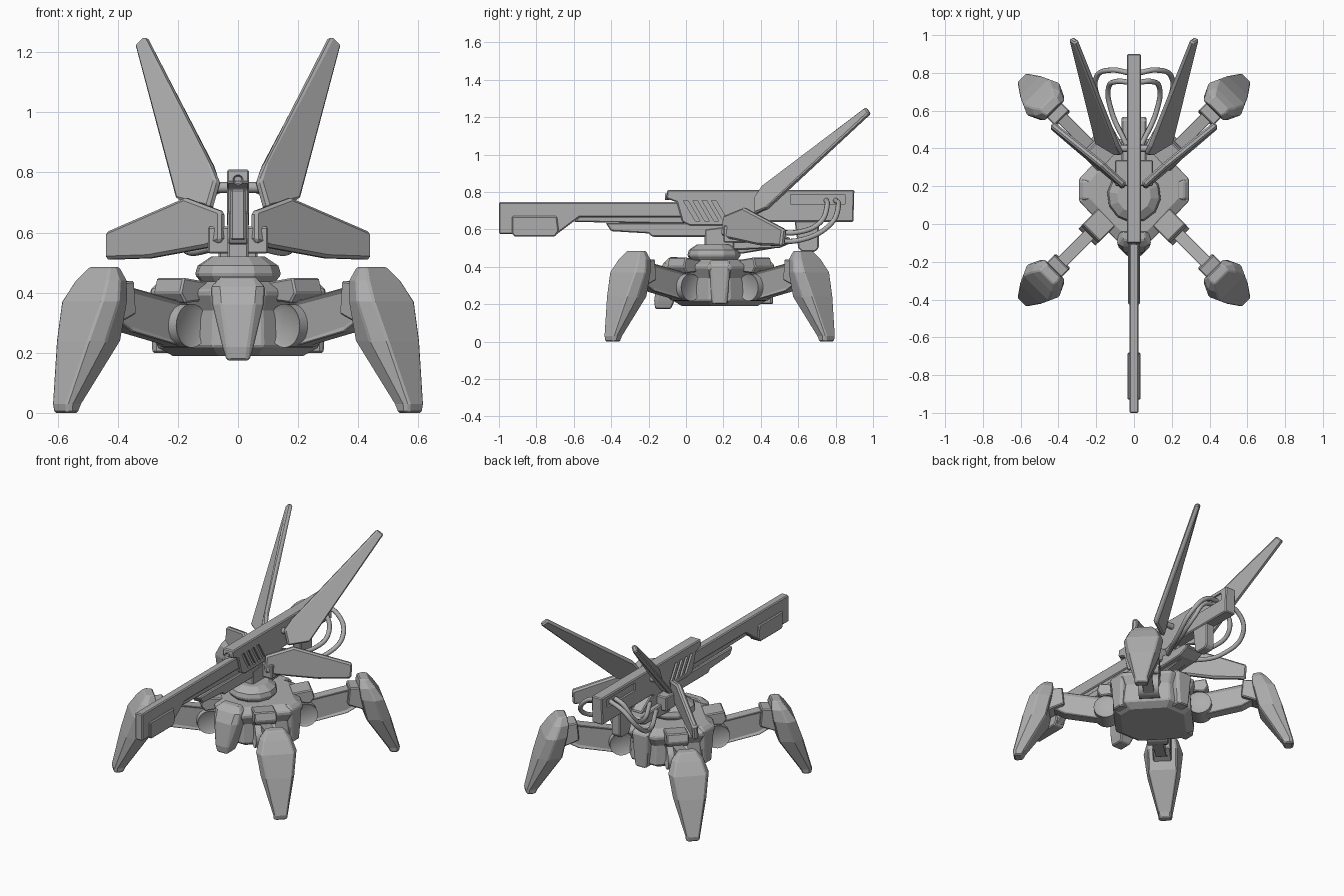
import bpy, bmesh, math
from mathutils import Matrix, Vector

if "Cube" in bpy.data.objects:
    bpy.data.objects.remove(bpy.data.objects["Cube"])

grey = bpy.data.materials.new("plain grey")
grey.diffuse_color = (0.42, 0.42, 0.42, 1)
grey.use_nodes = True
grey.node_tree.nodes["Principled BSDF"].inputs["Base Color"].default_value = grey.diffuse_color
CY = 0.18  # y of the body centre


def finish(name, bm, bevel=0.006, smooth=False, mat=None):
    if mat:
        bmesh.ops.transform(bm, matrix=mat, verts=bm.verts)
    bmesh.ops.recalc_face_normals(bm, faces=bm.faces)
    me = bpy.data.meshes.new(name)
    bm.to_mesh(me)
    bm.free()
    me.materials.append(grey)
    ob = bpy.data.objects.new(name, me)
    bpy.context.collection.objects.link(ob)
    if smooth:
        me.shade_smooth()
        me.set_sharp_from_angle(angle=math.radians(35))
    if bevel:
        m = ob.modifiers.new("bevel", 'BEVEL')
        m.width, m.segments = bevel, 1
        m.limit_method, m.angle_limit = 'ANGLE', math.radians(40)
    return ob


def add_loft(bm, rings):
    vs = [[bm.verts.new(p) for p in r] for r in rings]
    n = len(vs[0])
    for a, b in zip(vs, vs[1:]):
        for i in range(n):
            bm.faces.new((a[i], a[(i + 1) % n], b[(i + 1) % n], b[i]))
    bm.faces.new(vs[0])
    bm.faces.new(vs[-1])


def loft(name, rings, **kw):
    bm = bmesh.new()
    add_loft(bm, rings)
    return finish(name, bm, **kw)


def slab(name, prof, x, **kw):
    """Side profile of (y, z) points, from -x to x."""
    return loft(name, [[(s * x, y, z) for y, z in prof] for s in (-1, 1)], **kw)


def box(y0, y1, z0, z1):
    return [(y0, z0), (y1, z0), (y1, z1), (y0, z1)]


def cyl(name, centre, axis, r, half, n=24, mat=None, inset=0):
    bm = bmesh.new()
    bmesh.ops.create_cone(bm, cap_ends=True, segments=n, radius1=r, radius2=r, depth=2 * half)
    if inset:
        caps = [f for f in bm.faces if len(f.verts) > 4]
        bmesh.ops.inset_individual(bm, faces=caps, thickness=inset, depth=-0.008)
    rot = Vector((0, 0, 1)).rotation_difference(Vector(axis)).to_matrix().to_4x4()
    m = Matrix.Translation(centre) @ rot
    return finish(name, bm, bevel=0, smooth=True, mat=(mat @ m) if mat else m)


def shell(name, rows, mat):
    """Armour shell: rows of z, outer d/p, middle d/p, inner d/p."""
    rings = [[(do, po, z), (dm, pm, z), (di, pi, z), (di, -pi, z), (dm, -pm, z), (do, -po, z)]
             for z, do, po, dm, pm, di, pi in rows]
    return loft(name, rings, mat=mat)


def plate(name, pts, thick, **kw):
    pts = [Vector(p) for p in pts]
    n = (pts[1] - pts[0]).cross(pts[-1] - pts[0]).normalized() * thick / 2
    return loft(name, [[p + n for p in pts], [p - n for p in pts]], **kw)


def turn(deg):
    return Matrix.Translation((0, CY, 0)) @ Matrix.Rotation(math.radians(deg), 4, 'Z')


# legs
foot_rows = [(0.0, 0.835, 0.03, 0.82, 0.04, 0.785, 0.035),
             (0.03, 0.84, 0.033, 0.82, 0.043, 0.77, 0.037),
             (0.24, 0.78, 0.075, 0.72, 0.10, 0.635, 0.085),
             (0.37, 0.735, 0.095, 0.68, 0.12, 0.605, 0.085),
             (0.44, 0.69, 0.075, 0.65, 0.095, 0.595, 0.075),
             (0.485, 0.655, 0.05, 0.63, 0.055, 0.60, 0.045)]
for i, side in enumerate(("rear_right", "rear_left", "front_left", "front_right")):
    m = turn(45 + 90 * i)
    shell(side + "_foot", foot_rows, m)
    cyl(side + "_hip_joint", (0.28, 0, 0.29), (0, 1, 0), 0.073, 0.062, mat=m, inset=0.014)
    prof = [(0.27, 0.365), (0.57, 0.425), (0.61, 0.40), (0.60, 0.31), (0.53, 0.27), (0.29, 0.22)]
    bm = bmesh.new()
    add_loft(bm, [[(d, s * 0.035, z) for d, z in prof] for s in (-1, 1)])
    sides = [f for f in bm.faces if len(f.verts) == 6]
    bmesh.ops.recalc_face_normals(bm, faces=bm.faces)
    bmesh.ops.inset_individual(bm, faces=sides, thickness=0.018, depth=-0.01)
    finish(side + "_upper_leg", bm, bevel=0.004, mat=m)
    knee = [(0.53, 0.33), (0.63, 0.29), (0.65, 0.43), (0.54, 0.44)]
    loft(side + "_knee_bracket", [[(d, s * 0.055, z) for d, z in knee] for s in (-1, 1)], mat=m)
    cover = [(0.16, 0.38), (0.31, 0.365), (0.335, 0.40), (0.32, 0.45), (0.20, 0.435)]
    loft(side + "_hip_cover", [[(d, s * 0.065, z) for d, z in cover] for s in (-1, 1)], mat=m)

# body hull
octo = [(0.29, -0.06), (0.29, 0.06), (0.09, 0.27), (-0.09, 0.27),
        (-0.29, 0.06), (-0.29, -0.06), (-0.09, -0.27), (0.09, -0.27)]
loft("body_hull", [[(x * k, CY + y * k, z) for x, y in octo]
                   for k, z in ((0.75, 0.19), (0.93, 0.22), (0.9, 0.34), (1, 0.39), (1, 0.41), (0.8, 0.438))])

# armour around the hull
shell("nose_armour", [(0.175, 0.345, 0.03, 0.335, 0.038, 0.26, 0.035),
                      (0.22, 0.35, 0.035, 0.335, 0.052, 0.24, 0.05),
                      (0.36, 0.33, 0.055, 0.30, 0.085, 0.22, 0.085),
                      (0.42, 0.30, 0.06, 0.285, 0.09, 0.22, 0.085),
                      (0.452, 0.265, 0.05, 0.25, 0.06, 0.22, 0.055)], turn(-90))
for side, a in (("right", 0), ("rear", 90), ("left", 180)):
    shell(side + "_armour", [(0.20, 0.285, 0.03, 0.27, 0.04, 0.20, 0.04),
                             (0.30, 0.288, 0.04, 0.275, 0.05, 0.20, 0.05),
                             (0.41, 0.292, 0.048, 0.28, 0.055, 0.20, 0.055),
                             (0.435, 0.265, 0.045, 0.25, 0.05, 0.20, 0.05)], turn(a))

# turret
loft("turret_ring", [[(r * math.cos(t), 0.15 + r * math.sin(t), z)
                      for t in [math.pi / 8 + k * math.pi / 6 for k in range(12)]]
                     for r, z in ((0.12, 0.43), (0.145, 0.46), (0.135, 0.49), (0.09, 0.52))])
slab("turret_neck", [(0.1, 0.5), (0.3, 0.47), (0.48, 0.50), (0.5, 0.57), (0.4, 0.64), (0.1, 0.6)], 0.035)
slab("cable_socket_block", [(0.25, 0.49), (0.50, 0.50), (0.57, 0.53), (0.55, 0.56), (0.25, 0.57)], 0.065)

# gun
slab("gun_barrel", [(-1, 0.745), (-1, 0.575), (-0.69, 0.575), (-0.57, 0.665), (0, 0.665), (0, 0.745)], 0.025)
slab("barrel_pod", [(-0.93, 0.58), (-0.92, 0.562), (-0.70, 0.562), (-0.68, 0.59), (-0.69, 0.67), (-0.93, 0.67)], 0.035)
slab("barrel_rail", [(-0.57, 0.67), (-0.60, 0.64), (-0.1, 0.63), (0.1, 0.63), (0.1, 0.67)], 0.018)
slab("lower_rail", [(-0.43, 0.635), (-0.40, 0.59), (-0.20, 0.578), (-0.18, 0.56), (0.24, 0.56), (0.3, 0.635)], 0.032)
receiver = slab("gun_receiver", [(-0.1, 0.81), (-0.105, 0.765), (-0.05, 0.745), (-0.02, 0.64), (0.02, 0.62),
                                 (0.35, 0.62), (0.40, 0.64), (0.895, 0.64), (0.9, 0.81)], 0.037)
slab("rear_power_cell", [(0.58, 0.65), (0.60, 0.50), (0.62, 0.48), (0.69, 0.48), (0.71, 0.5), (0.71, 0.65)], 0.03)

# vents and cable slots cut into the receiver
bm = bmesh.new()
cuts = [[(y, 0.755), (y + 0.025, 0.755), (y + 0.09, 0.645), (y + 0.065, 0.645)]
        for y in (-0.015, 0.035, 0.085, 0.135)] + [box(0.56, 0.85, 0.735, 0.785)]
for c in cuts:
    for s in (-1, 1):
        add_loft(bm, [[(s * x, y, z) for y, z in c] for x in (0.025, 0.06)])
cutter = finish("vent_cutter", bm, bevel=0)
cutter.hide_render = True
cutter.hide_viewport = True
cut = receiver.modifiers.new("vents", 'BOOLEAN')
cut.operation, cut.object, cut.solver = 'DIFFERENCE', cutter, 'EXACT'

# muzzle and sight
slab("muzzle_frame", box(-1.0, -0.98, 0.60, 0.72), 0.014, bevel=0.003)
cyl("gun_sight", (0, -0.1, 0.775), (0, 1, 0), 0.017, 0.012, n=16, inset=0.005)

# mirrored shields, fins, pins and cables
for s, side in ((1, "right"), (-1, "left")):
    fin = [(0.305, 0.965, 1.25), (0.335, 0.985, 1.22), (0.2, 0.43, 0.71),
           (0.09, 0.37, 0.68), (0.065, 0.37, 0.77), (0.09, 0.41, 0.83)]
    plate(side + "_fin", [(s * x, y, z) for x, y, z in fin], 0.03, bevel=0.008)
    shield = [(0.05, 0.67), (0.17, 0.715), (0.435, 0.60), (0.435, 0.51), (0.29, 0.515), (0.10, 0.55), (0.05, 0.57)]
    # main plate, leaning slightly, with a raised front rim
    face = [(s * x, 0.155 + 0.86 * x + 0.12 * (z - 0.6), z) for x, z in shield]
    plate(side + "_shield", face, 0.035, bevel=0.01)
    loft(side + "_shield_bracket", [[(s * x, y, z) for y, z in box(0.2, 0.34, 0.53, 0.62)]
                                    for x in (0.02, 0.10)])
    cyl(side + "_fin_pin", (s * 0.06, 0.40, 0.75), (1, 0, 0), 0.018, 0.035, n=12)
    paths = {"outer": [(0.025, 0.80, 0.755), (0.12, 0.815, 0.73), (0.20, 0.775, 0.63),
                       (0.175, 0.62, 0.545), (0.07, 0.40, 0.55)],
             "inner": [(0.025, 0.75, 0.755), (0.09, 0.755, 0.73), (0.135, 0.72, 0.64),
                       (0.12, 0.60, 0.585), (0.04, 0.42, 0.60)]}
    for kind, pts in paths.items():
        cu = bpy.data.curves.new(side + "_" + kind + "_cable", 'CURVE')
        cu.dimensions = '3D'
        cu.bevel_depth, cu.bevel_resolution = 0.014, 2
        sp = cu.splines.new('BEZIER')
        sp.bezier_points.add(len(pts) - 1)
        for b, (x, y, z) in zip(sp.bezier_points, pts):
            b.co = (s * x, y, z)
            b.handle_left_type = b.handle_right_type = 'AUTO'
        cu.materials.append(grey)
        bpy.context.collection.objects.link(bpy.data.objects.new(cu.name, cu))
